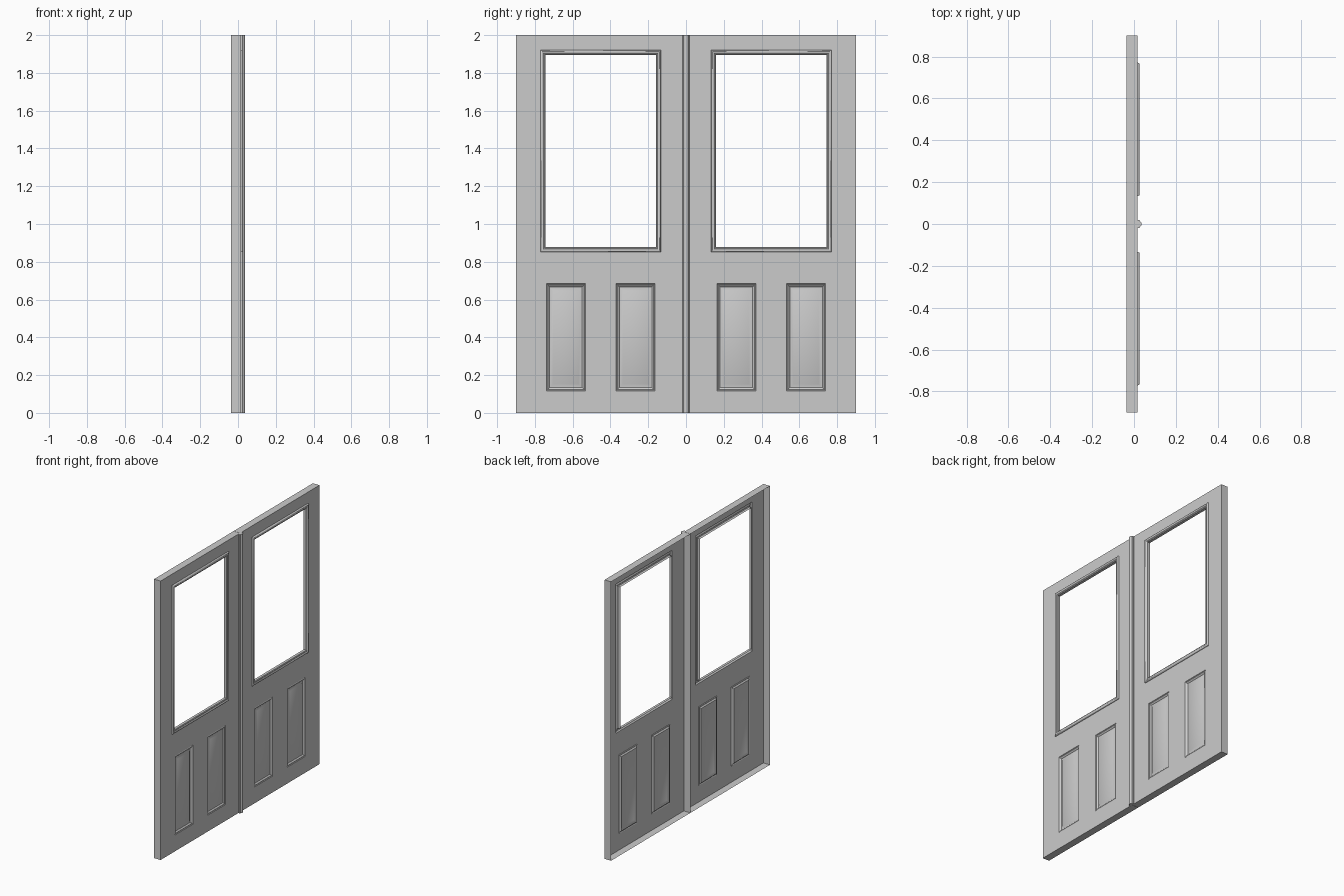
import bpy, bmesh

if "Cube" in bpy.data.objects:
    bpy.data.objects.remove(bpy.data.objects["Cube"])

BACK, FACE = -0.036, 0.016          # slab depth range along x
LEAF = (0.001, 0.9, 0.0, 2.0)       # y0, y1, z0, z1 of one leaf
WINDOW = (0.133, 0.771, 0.851, 1.92)
PANELS = [(0.163, 0.37, 0.117, 0.684), (0.533, 0.739, 0.117, 0.684)]

# (inset, x) sections, swept round a rectangle
SHELL = [(0, BACK), (0, FACE)]
WINDOW_TRIM = [(0, FACE), (0.001, 0.021), (0.004, 0.025), (0.008, 0.0265), (0.013, 0.025),
               (0.017, 0.021), (0.021, 0.022), (0.0265, 0.019), (0.0265, 0.0)]
PANEL_TRIM = [(0, FACE), (0.003, 0.012), (0.008, 0.0145), (0.013, 0.012), (0.017, 0.006),
              (0.022, 0.006), (0.036, 0.013)]


def loop(bm, rect, inset, x):
    y0, y1, z0, z1 = rect
    y0, y1, z0, z1 = y0 + inset, y1 - inset, z0 + inset, z1 - inset
    return [bm.verts.new((x, y, z)) for y, z in ((y0, z0), (y1, z0), (y1, z1), (y0, z1))]


def sweep(bm, rect, section, cap=False):
    rings = [loop(bm, rect, i, x) for i, x in section]
    for a, b in zip(rings, rings[1:]):
        for i in range(4):
            j = (i + 1) % 4
            bm.faces.new((a[i], a[j], b[j], b[i]))
    if cap:
        bm.faces.new(rings[-1])


def finish(name, bm):
    bmesh.ops.remove_doubles(bm, verts=bm.verts, dist=1e-5)
    me = bpy.data.meshes.new(name)
    bm.to_mesh(me)
    bm.free()
    ob = bpy.data.objects.new(name, me)
    bpy.context.collection.objects.link(ob)
    bpy.context.view_layer.objects.active = ob
    ob.select_set(True)
    bpy.ops.object.shade_smooth_by_angle(angle=0.6)
    ob.select_set(False)
    return ob


# Door leaf: open-backed pressed shell with a window and two panels
bm = bmesh.new()
holes = [WINDOW] + PANELS
ys = sorted({v for r in holes + [LEAF] for v in r[:2]})
zs = sorted({v for r in holes + [LEAF] for v in r[2:]})
for ya, yb in zip(ys, ys[1:]):
    for za, zb in zip(zs, zs[1:]):
        cy, cz = (ya + yb) / 2, (za + zb) / 2
        if not any(r[0] < cy < r[1] and r[2] < cz < r[3] for r in holes):
            bm.faces.new(loop(bm, (ya, yb, za, zb), 0, FACE))
sweep(bm, LEAF, SHELL)
sweep(bm, WINDOW, WINDOW_TRIM)
for p in PANELS:
    sweep(bm, p, PANEL_TRIM, cap=True)
leaf = finish("door_leaves", bm)
mirror = leaf.modifiers.new("mirror", 'MIRROR')
mirror.use_axis = (False, True, False)
mirror.use_mirror_merge = False

# Centre cover strip: stepped, rounded section run up the full height
half = [(0.019, FACE), (0.019, 0.024), (0.016, 0.028), (0.012, 0.029), (0.010, 0.033), (0.005, 0.036)]
section = [(-y, x) for y, x in half] + [(y, x) for y, x in reversed(half)]
bm = bmesh.new()
low = bm.faces.new([bm.verts.new((x, y, 0)) for y, x in section])
out = bmesh.ops.extrude_face_region(bm, geom=[low], use_keep_orig=True)
top = [v for v in out["geom"] if isinstance(v, bmesh.types.BMVert)]
bmesh.ops.translate(bm, verts=top, vec=(0, 0, 2))
bmesh.ops.recalc_face_normals(bm, faces=bm.faces)
finish("centre_strip", bm)
